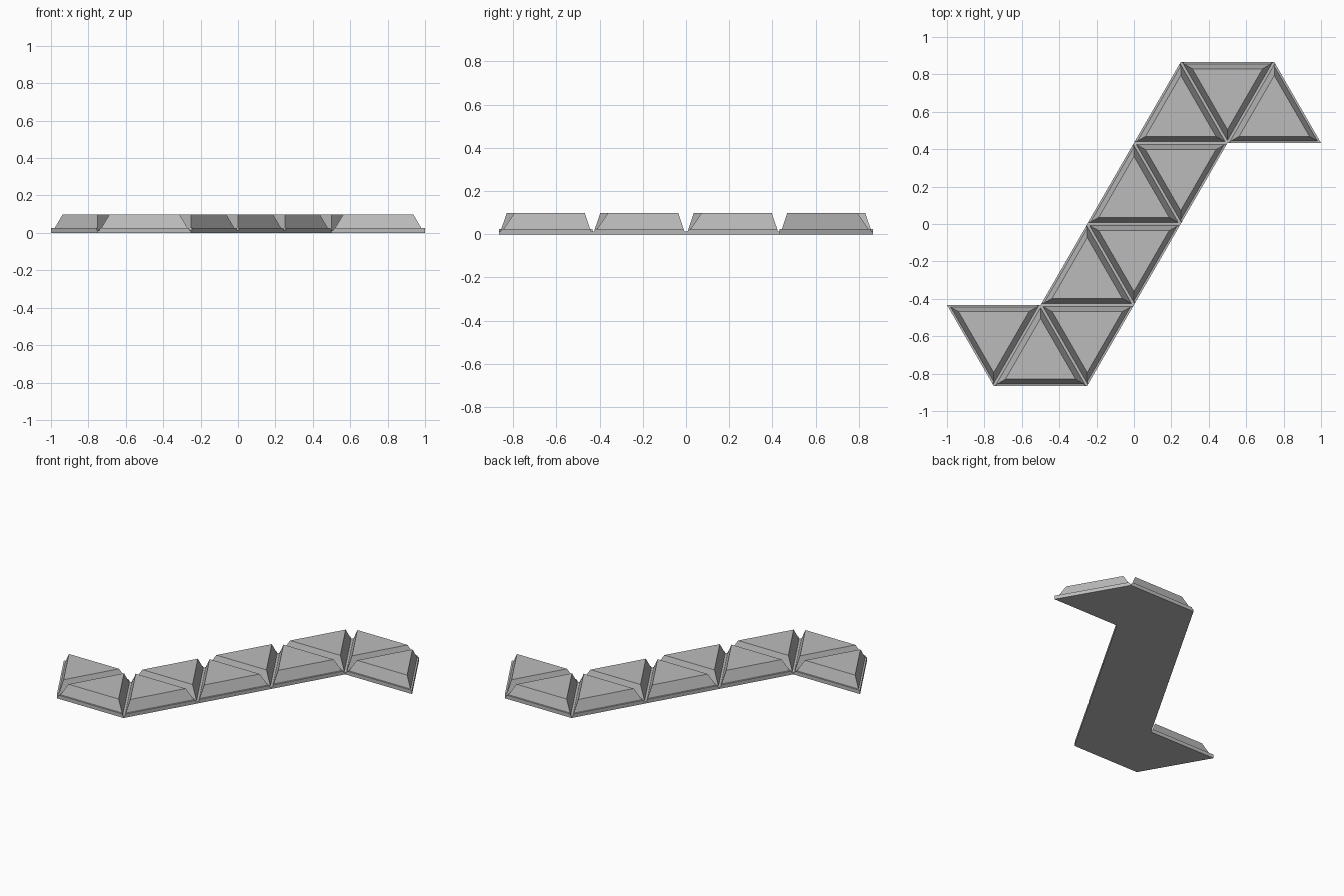
import bpy, bmesh, math
from mathutils import Vector

if "Cube" in bpy.data.objects:
    bpy.data.objects.remove(bpy.data.objects["Cube"], do_unlink=True)

SIDE = 0.5
ROW = SIDE * math.sqrt(3) / 2
RIM_Z, HINGE_Z, TOP_Z = 0.025, 0.012, 0.098

# Flat grey plastic
grey = bpy.data.materials.new("light_grey")
grey.use_nodes = True
colour = (0.5, 0.5, 0.5, 1)
grey.diffuse_color = colour
grey.node_tree.nodes["Principled BSDF"].inputs["Base Color"].default_value = colour

# Tiles along the net: left corner x, row, points up or down
tiles = [(-1, 0, False), (-0.75, 0, True), (-0.5, 0, False),
         (-0.5, 1, True), (-0.25, 1, False),
         (-0.25, 2, True), (0, 2, False),
         (0, 3, True), (0.25, 3, False), (0.5, 3, True)]


def corners(x, row, up):
    """Counter-clockwise corners of one triangular tile."""
    low, high = (row - 2) * ROW, (row - 1) * ROW
    if up:
        pts = [(x, low), (x + SIDE, low), (x + SIDE / 2, high)]
    else:
        pts = [(x + SIDE, high), (x, high), (x + SIDE / 2, low)]
    return [Vector(p) for p in pts]


def edge_key(a, b):
    mid = (a + b) / 2
    return round(mid.x * 100), round(mid.y * 100)


def inset_loop(pts, insets):
    """Move each triangle edge inward by its own distance."""
    weights = [d / ROW for d in insets]
    shrink = 1 - sum(weights)
    return [pts[i] * shrink + sum((pts[(j + 2) % 3] * weights[j] for j in range(3)),
                                  Vector((0, 0))) for i in range(3)]


triangles = [corners(*t) for t in tiles]
uses = {}
for tri in triangles:
    for i in range(3):
        key = edge_key(tri[i], tri[(i + 1) % 3])
        uses[key] = uses.get(key, 0) + 1

bm = bmesh.new()
for tri in triangles:
    hinge = [uses[edge_key(tri[i], tri[(i + 1) % 3])] == 2 for i in range(3)]
    # Each level: height, inset at outer edges, inset at hinges
    levels = [(0, 0, 0), (HINGE_Z, 0, 0), (HINGE_Z, 0, 0.007),
              (RIM_Z, 0, 0.011), (RIM_Z, 0.011, 0.011), (TOP_Z, 0.036, 0.036)]
    loops = []
    for z, outer, inner in levels:
        flat = inset_loop(tri, [inner if h else outer for h in hinge])
        loops.append([bm.verts.new((p.x, p.y, z)) for p in flat])
    # Underside and raised top
    bm.faces.new(loops[0][::-1])
    bm.faces.new(loops[-1])
    # Walls, rim ledge, hinge strip and bevelled sides
    for n, (a, b) in enumerate(zip(loops, loops[1:])):
        for i in range(3):
            j = (i + 1) % 3
            if n == 0 and hinge[i]:
                continue
            face = bm.faces.new((a[i], a[j], b[j], b[i]))
            if face.calc_area() < 1e-6:
                bm.faces.remove(face)

bmesh.ops.remove_doubles(bm, verts=bm.verts[:], dist=1e-5)
loose = [v for v in bm.verts if not v.link_faces]
bmesh.ops.delete(bm, geom=loose, context='VERTS')

mesh = bpy.data.meshes.new("hinged_triangle_net")
bm.to_mesh(mesh)
bm.free()
mesh.materials.append(grey)
net = bpy.data.objects.new("hinged_triangle_net", mesh)
bpy.context.collection.objects.link(net)
